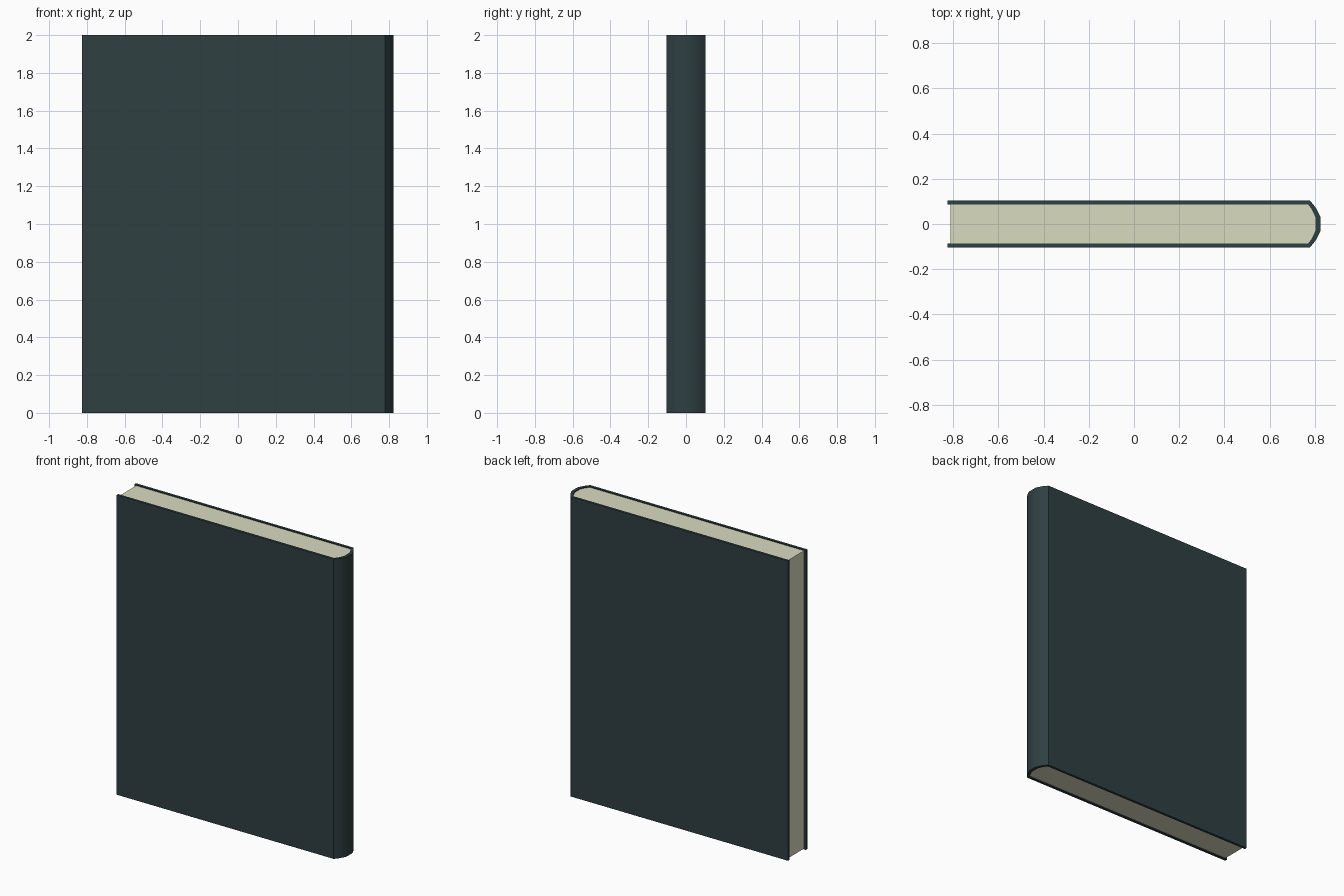
import bpy, bmesh, math

if "Cube" in bpy.data.objects:
    bpy.data.objects.remove(bpy.data.objects["Cube"])

def material(name, color):
    m = bpy.data.materials.new(name)
    m.diffuse_color = (*color, 1)
    m.use_nodes = True
    m.node_tree.nodes["Principled BSDF"].inputs["Base Color"].default_value = m.diffuse_color
    return m

def extrude_profile(name, pts, z0, z1, mat):
    """Extrude a closed plan outline straight up from z0 to z1."""
    bm = bmesh.new()
    face = bm.faces.new([bm.verts.new((x, y, z0)) for x, y in pts])
    top = bmesh.ops.extrude_face_region(bm, geom=[face])["geom"]
    verts = [g for g in top if isinstance(g, bmesh.types.BMVert)]
    bmesh.ops.translate(bm, verts=verts, vec=(0, 0, z1 - z0))
    bmesh.ops.recalc_face_normals(bm, faces=bm.faces[:])
    me = bpy.data.meshes.new(name)
    bm.to_mesh(me)
    bm.free()
    ob = bpy.data.objects.new(name, me)
    bpy.context.collection.objects.link(ob)
    me.materials.append(mat)
    bpy.context.view_layer.objects.active = ob
    ob.select_set(True)
    bpy.ops.object.shade_smooth_by_angle(angle=math.radians(40))
    ob.select_set(False)
    return ob

def mirrored(half):
    """Complete a lower half outline with its mirror image across y = 0."""
    return half + [(x, -y) for x, y in reversed(half)]

outer = mirrored([(-0.825, -0.103), (0.779, -0.103), (0.803, -0.073), (0.824, -0.032)])
inner = mirrored([(-0.825, -0.086), (0.770, -0.086), (0.787, -0.063), (0.803, -0.028)])
pages = mirrored([(-0.812, -0.086), (0.770, -0.086), (0.787, -0.063), (0.803, -0.028)])

# Cover: two boards joined by a rounded spine
extrude_profile("cover", outer + inner[::-1], 0, 2,
                material("cover_cloth", (0.028, 0.050, 0.055)))

# Page block, set slightly inside the cover
extrude_profile("page_block", pages, 0.006, 1.994,
                material("paper", (0.70, 0.71, 0.53)))
